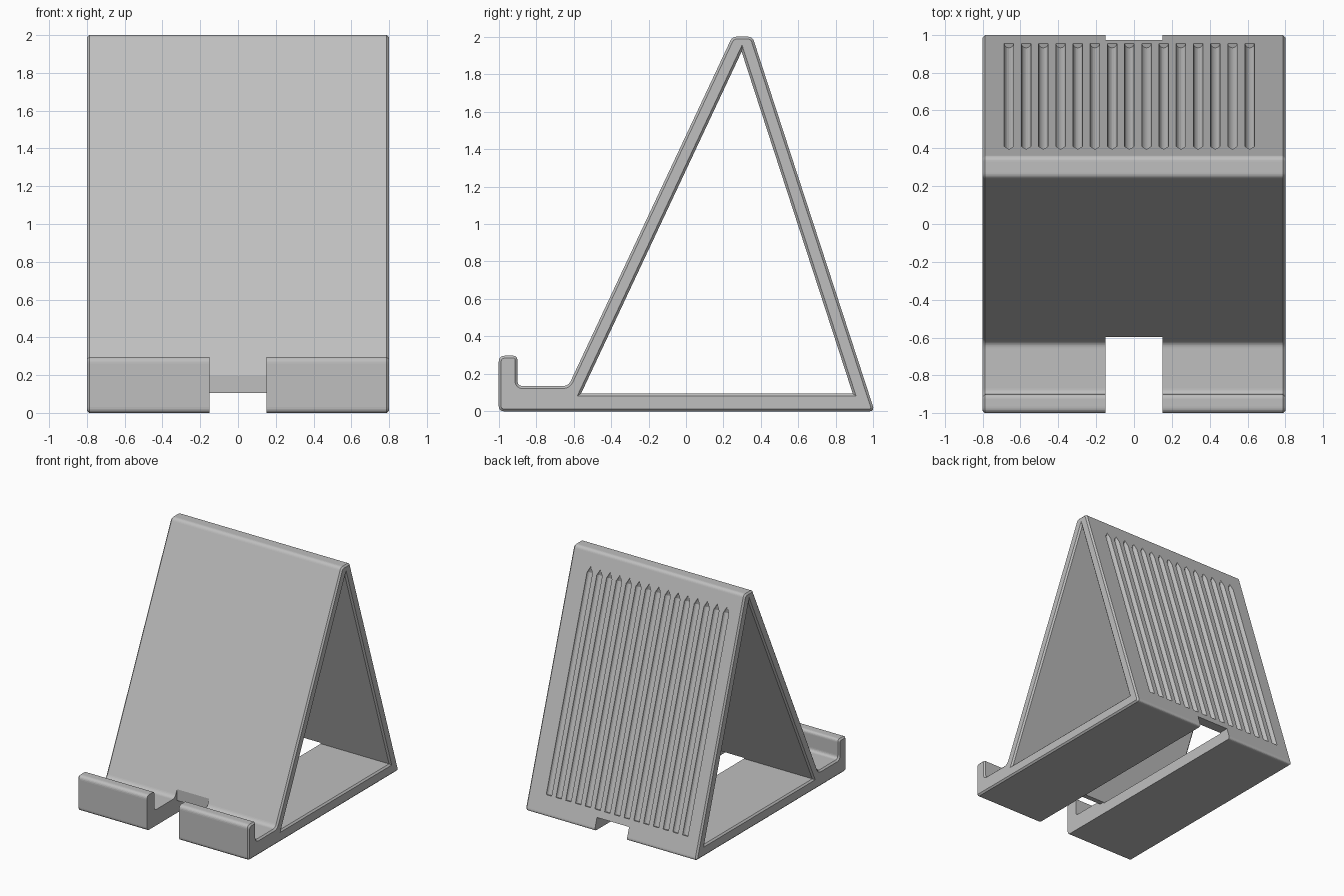
import bpy
import bmesh
import math
from mathutils import Vector, Matrix

if "Cube" in bpy.data.objects:
    bpy.data.objects.remove(bpy.data.objects["Cube"])

grey = bpy.data.materials.new("plain grey")
grey.use_nodes = True
COLOUR = (0.52, 0.52, 0.52, 1)
grey.diffuse_color = COLOUR
grey.node_tree.nodes["Principled BSDF"].inputs["Base Color"].default_value = COLOUR

HALF = 0.8      # half the width
EDGE = 0.013    # chamfer on the side edges


def rounded(corners, steps=6):
    """Profile (y, z) with each corner (y, z, reach) eased into a curve."""
    out = []
    for i, (y, z, reach) in enumerate(corners):
        p = Vector((y, z))
        if not reach:
            out.append(p)
            continue
        before = Vector(corners[i - 1][:2])
        after = Vector(corners[(i + 1) % len(corners)][:2])
        a = p + (before - p).normalized() * reach
        b = p + (after - p).normalized() * reach
        for k in range(steps + 1):
            t = k / steps
            out.append(a * (1 - t) ** 2 + p * 2 * t * (1 - t) + b * t * t)
    return out


def inset(profile, amount):
    """Mitred inset of a counter-clockwise profile; negative grows it."""
    out = []
    for i, p in enumerate(profile):
        d1 = (p - profile[i - 1]).normalized()
        d2 = (profile[(i + 1) % len(profile)] - p).normalized()
        n1, n2 = Vector((-d1.y, d1.x)), Vector((-d2.y, d2.x))
        out.append(p + (n1 + n2) * amount / (1 + n1.dot(n2)))
    return out


def make_object(name, bm):
    bmesh.ops.recalc_face_normals(bm, faces=bm.faces)
    mesh = bpy.data.meshes.new(name)
    bm.to_mesh(mesh)
    bm.free()
    mesh.materials.append(grey)
    ob = bpy.data.objects.new(name, mesh)
    bpy.context.collection.objects.link(ob)
    return ob


def prism(name, profile, slices):
    """Loft a side profile through slices of (x, inset)."""
    bm = bmesh.new()
    rings = [[bm.verts.new((x, p.x, p.y)) for p in inset(profile, amount)]
             for x, amount in slices]
    for r, s in zip(rings, rings[1:]):
        for i in range(len(r)):
            bm.faces.new((r[i - 1], r[i], s[i], s[i - 1]))
    bm.faces.new(rings[0])
    bm.faces.new(rings[-1])
    return make_object(name, bm)


# Stand body: lip, tray, leaning front, narrow ridge and back
back_foot, back_top = Vector((1.007, 0)), Vector((0.355, 2))
outline = rounded([
    (-1, 0, 0.03), (*back_foot, 0.03), (*back_top, 0.025), (0.247, 2, 0.025),
    (-0.628, 0.135, 0.03), (-0.9, 0.135, 0.03),
    (-0.9, 0.297, 0.025), (-1, 0.297, 0.035)])
stand = prism("phone_stand", outline, [
    (-HALF, EDGE), (EDGE - HALF, 0), (HALF - EDGE, 0), (HALF, EDGE)])

# Triangular opening, flared at both ends
triangle = rounded([(-0.56, 0.095, 0), (0.89, 0.095, 0), (0.297, 1.92, 0)])
opening = prism("opening_cutter", triangle, [
    (-HALF - EDGE, -2 * EDGE), (EDGE - HALF, 0),
    (HALF - EDGE, 0), (HALF + EDGE, -2 * EDGE)])

# Cable slot: low along the whole base, full height through the lip
slot_shape = rounded([
    (-1.1, -0.1, 0), (1.1, -0.1, 0), (1.1, 0.104, 0),
    (-0.598, 0.104, 0), (-0.598, 0.5, 0), (-1.1, 0.5, 0)])
slot = prism("slot_cutter", slot_shape, [(-0.15, 0), (0.15, 0)])

# Row of round grooves with pointed tops on the back
slope = (back_top - back_foot).normalized()
tilt = Matrix.Rotation(math.atan2(-slope.x, slope.y), 4, 'X')
low = back_foot.lerp(back_top, 0.08)
high = back_foot.lerp(back_top, 0.915)
middle = (low + high) / 2
bm = bmesh.new()
for i in range(15):
    place = Matrix.Translation((-0.661 + i * 0.0909, middle.x, middle.y)) @ tilt
    made = bmesh.ops.create_cone(
        bm, cap_ends=True, segments=16, radius1=0.025, radius2=0.025,
        depth=(high - low).length, matrix=place)
    faces = {f for v in made["verts"] for f in v.link_faces if len(f.verts) > 4}
    cap = max(faces, key=lambda f: f.calc_center_median().z)
    tip = bmesh.ops.poke(bm, faces=[cap])["verts"][0]
    tip.co += Vector((0, slope.x, slope.y)) * 0.05
grooves = make_object("groove_cutter", bm)

# Cut everything, then drop the cutters
for cutter in (opening, slot, grooves):
    cutter.hide_render = True
    mod = stand.modifiers.new(cutter.name, 'BOOLEAN')
    mod.operation = 'DIFFERENCE'
    mod.solver = 'EXACT'
    mod.object = cutter
bpy.context.view_layer.objects.active = stand
stand.select_set(True)
for mod in list(stand.modifiers):
    bpy.ops.object.modifier_apply(modifier=mod.name)
for cutter in (opening, slot, grooves):
    bpy.data.objects.remove(cutter)
